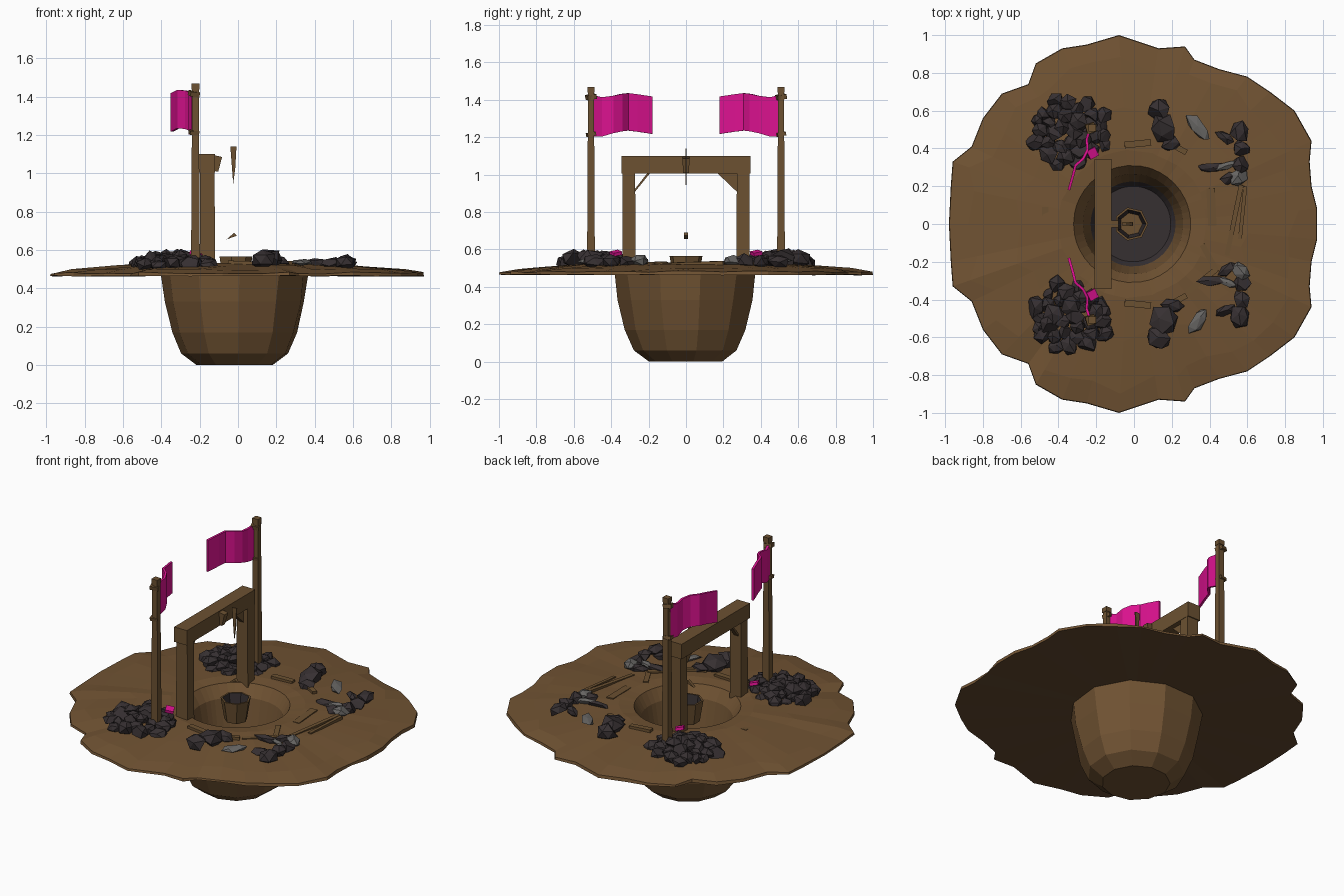
import bpy, bmesh, math, random
from mathutils import Vector, Matrix

if "Cube" in bpy.data.objects:
    bpy.data.objects.remove(bpy.data.objects["Cube"])

random.seed(7)


def mat(name, col):
    m = bpy.data.materials.new(name)
    m.diffuse_color = (*col, 1)
    m.use_nodes = True
    m.node_tree.nodes["Principled BSDF"].inputs["Base Color"].default_value = m.diffuse_color
    return m


EARTH = mat("earth_brown", (0.165, 0.087, 0.033))
UNDER = mat("dark_earth", (0.125, 0.066, 0.028))
WOOD = mat("wood_brown", (0.15, 0.083, 0.031))
COAL = mat("charcoal_rock", (0.037, 0.029, 0.031))
GREY = mat("grey_stone", (0.135, 0.13, 0.125))
CLOTH = mat("magenta_cloth", (0.72, 0.006, 0.28))


def finish(name, bm, mats, rule=None):
    bmesh.ops.recalc_face_normals(bm, faces=bm.faces)
    bm.normal_update()
    if rule:
        for f in bm.faces:
            f.material_index = rule(f)
    me = bpy.data.meshes.new(name)
    bm.to_mesh(me)
    bm.free()
    for m in mats:
        me.materials.append(m)
    ob = bpy.data.objects.new(name, me)
    bpy.context.collection.objects.link(ob)
    return ob


def loft(bm, rings, cap_start=False, cap_end=False):
    vs = [[bm.verts.new(p) for p in r] for r in rings]
    n = len(vs[0])
    for a, b in zip(vs, vs[1:]):
        for i in range(n):
            j = (i + 1) % n
            bm.faces.new((a[i], a[j], b[j], b[i]))
    if cap_start:
        bm.faces.new(vs[0])
    if cap_end:
        bm.faces.new(vs[-1])


def circle(r, z, n, cx=0.0, cy=0.0, jit=0.0, turn=0.0):
    out = []
    for i in range(n):
        a = turn + 2 * math.pi * i / n
        k = r * (1 + random.uniform(-jit, jit))
        out.append((cx + k * math.cos(a), cy + k * math.sin(a), z))
    return out


def box(name, loc, size, rot=(0, 0, 0), taper=1.0, m=WOOD):
    bm = bmesh.new()
    bmesh.ops.create_cube(bm, size=1)
    for v in bm.verts:
        k = taper if v.co.z > 0 else 1
        v.co = Vector((v.co.x * size[0] * k, v.co.y * size[1] * k, v.co.z * size[2]))
    ob = finish(name, bm, [m])
    ob.location, ob.rotation_euler = loc, rot
    return ob


def prism(name, pts, axis_vec, m=WOOD):
    bm = bmesh.new()
    d = Vector(axis_vec)
    loft(bm, [[Vector(p) for p in pts], [Vector(p) + d for p in pts]], True, True)
    return finish(name, bm, [m])


def rocks(name, items, m=COAL):
    """Faceted stones: each item is (x, y, z, sx, sy, sz, turn)."""
    bm = bmesh.new()
    for x, y, z, sx, sy, sz, t in items:
        part = bmesh.new()
        bmesh.ops.create_icosphere(part, subdivisions=1, radius=1)
        for v in part.verts:
            v.co *= random.uniform(0.8, 1.15)
        spin = Matrix.Rotation(random.uniform(0, 6), 4, Vector((1, 2, 1)))
        keep = random.sample(list(part.verts), len(part.verts) - 1)
        hull = [bm.verts.new(Matrix.Translation((x, y, z)) @ Matrix.Rotation(t, 4, 'Z')
                @ Matrix.Diagonal((sx, sy, sz, 1)) @ spin @ v.co) for v in keep]
        res = bmesh.ops.convex_hull(bm, input=hull)
        junk = [g for g in res["geom_interior"] if isinstance(g, bmesh.types.BMVert)]
        bmesh.ops.delete(bm, geom=junk, context='VERTS')
        part.free()
    return finish(name, bm, [m])


# ground disc with ragged rim and pit
half = [(.97, .08), (.94, .2), (.93, .33), (.94, .44), (.85, .6), (.72, .7), (.6, .78), (.45, .82),
        (.32, .87), (.27, .94), (.13, .93), (-.08, 1.0), (-.25, .95), (-.38, .93), (-.52, .85),
        (-.56, .74), (-.7, .69), (-.8, .56), (-.86, .41), (-.96, .33), (-.97, .2)]
outline = half + [(-.98, 0)] + [(x, -y) for x, y in reversed(half)]


def ground_ring(t, z, dz=0.0, jit=0.0):
    """t = 1 on the rim, 0 on the pit lip of radius 0.31."""
    pts = []
    for x, y in outline:
        a = math.atan2(y, x)
        lip = Vector((-0.01 + 0.31 * math.cos(a), 0.31 * math.sin(a)))
        p = lip.lerp(Vector((x, y)), t + random.uniform(-jit, jit))
        pts.append((p.x, p.y, z + random.uniform(-dz, dz)))
    return pts


def pit_ring(r, z):
    return [(-0.005 + r * math.cos(math.atan2(y, x)), r * math.sin(math.atan2(y, x)), z)
            for x, y in outline]


bm = bmesh.new()
loft(bm, [pit_ring(0.34, 0.465), ground_ring(1, 0.464, 0.003), ground_ring(0.995, 0.48, 0.005),
          ground_ring(0.82, 0.497, 0.005, 0.05), ground_ring(0.45, 0.518, 0.004, 0.04),
          ground_ring(0.12, 0.53, 0.003), ground_ring(0, 0.522), pit_ring(0.265, 0.45),
          pit_ring(0.225, 0.24), pit_ring(0.2, 0.2)], False, True)
finish("ground_disc", bm, [EARTH, COAL, UNDER],
       lambda f: 1 if f.calc_center_median().z < 0.23 else
       (2 if f.calc_center_median().z < 0.47 and f.normal.z < -0.8 else 0))

# bowl under the disc
bm = bmesh.new()
loft(bm, [circle(r, z, 11, -0.015, 0, 0.012, 0.2) for r, z in
          ((.385, .475), (.365, .33), (.33, .17), (.28, .06), (.2, .0))], False, True)
finish("pit_bowl", bm, [EARTH])

# bucket hanging over the pit
bm = bmesh.new()
loft(bm, [circle(r, z, 7, -0.015, 0) for r, z in
          ((.068, .43), (.09, .565), (.078, .565), (.06, .45))], True, True)
finish("bucket", bm, [WOOD, COAL],
       lambda f: 1 if len(f.verts) == 4 and f.normal.z > 0.03
       and f.normal.z < 0.9 else 0)
prism("bucket_handle", [(-.06, -.01, .655), (-.02, -.01, .69), (-.005, -.01, .675)], (0, .02, 0))
prism("hook_spike", [(-.04, -.004, 1.14), (-.008, -.004, 1.14), (-.014, -.004, 1.03),
                     (-.025, -.004, .945)], (0, .008, 0))

# gate frame
box("gate_beam", (-.165, 0, 1.052), (.09, .69, .095))
box("beam_peg", (-.11, 0, 1.05), (.03, .03, .08), (0, .2, 0), 1.3)
for s, tag in ((-1, "front"), (1, "back")):
    box(tag + "_gate_post", (-.16, s * .305, .76), (.08, .07, .52), taper=.95)
prism("back_gate_brace", [(-.18, .275, 1.01), (-.18, .165, 1.01), (-.18, .275, .905)], (.03, 0, 0))
prism("front_gate_brace", [(-.18, -.275, .905), (-.18, -.19, 1.01), (-.18, -.205, 1.01),
                           (-.18, -.275, .92)], (.03, 0, 0))

# flag poles, flags and cloth scraps
path = [(-.235, .5), (-.25, .45), (-.247, .39), (-.27, .345), (-.31, .31), (-.322, .26), (-.345, .18)]
drop = [0, .012, .004, -.006, -.01, -.004, .008]
for s, tag in ((-1, "front"), (1, "back")):
    box(tag + "_flag_pole", (-.222, s * .508, .985), (.046, .042, .95), taper=.75)
    box(tag + "_pole_cap", (-.222, s * .508, 1.453), (.04, .038, .03))
    box(tag + "_pole_tie", (-.23, s * .508, 1.415), (.05, .05, .025), (.2, .1, .3))
    box(tag + "_lower_tie", (-.23, s * .508, 1.215), (.048, .046, .02), (.2, 0, .2))
    bm = bmesh.new()
    cols = [[bm.verts.new((x, s * y, z - d + .02 * min(1, i / 2) * (z < 1.3)))
             for z in (1.425, 1.205)] for i, ((x, y), d) in enumerate(zip(path, drop))]
    for a, b in zip(cols, cols[1:]):
        bm.faces.new((a[0], b[0], b[1], a[1]))
    flag = finish(tag + "_flag", bm, [CLOTH])
    mod = flag.modifiers.new("thickness", 'SOLIDIFY')
    mod.thickness, mod.offset = .014, 0
    box(tag + "_cloth_scrap", (-.22, s * .375, .58), (.05, .05, .018), (.2, .2, .5), m=CLOTH)

# stones, about the same on both sides
for s, tag in ((-1, "front"), (1, "back")):
    heap = []
    for i in range(30):
        a, r = i * 2.4, .205 * math.sqrt((i + .5) / 30)
        k = random.uniform(.042, .062)
        heap.append((-.34 + 1.0 * r * math.cos(a), s * (.49 + r * .9 * math.sin(a)),
                     .573 - .3 * r + random.uniform(-.008, .012), k, k, k * .8, a))
    heap += [(-.16, s * .47, .54, .045, .04, .035, 0), (-.51, s * .55, .53, .04, .035, .03, 1)]
    rocks(tag + "_rock_heap", heap)
    rocks(tag + "_middle_rocks", [(.13, s * .60, .55, .065, .075, .055, .3),
                                  (.16, s * .51, .55, .08, .085, .055, 0),
                                  (.2, s * .43, .54, .065, .04, .035, s * .3)])
    rocks(tag + "_side_rocks", [(.56, s * .49, .535, .055, .065, .042, 0),
                                (.48, s * .46, .53, .065, .03, .03, -s * .5),
                                (.57, s * .40, .535, .05, .05, .04, .4),
                                (.57, s * .31, .535, .05, .05, .04, 1),
                                (.41, s * .3, .53, .085, .03, .028, 0),
                                (.5, s * .24, .53, .06, .035, .03, .5)])
    rocks(tag + "_grey_slabs", [(.34, s * .51, .535, .09, .042, .018, -s * .9),
                                (.56, s * .25, .54, .06, .05, .035, s * .6),
                                (.49, s * .31, .535, .07, .025, .02, s * .3)], GREY)
    # broken planks beside the pit
    box(tag + "_short_plank", (.02, s * .425, .53), (.14, .035, .025), (0, .03, s * .1))
    box(tag + "_loose_plank", (.22, s * .41, .535), (.13, .03, .02), (0, .05, -s * .5))

# long boards and splinters on the ground
for i, (x, y, w, l, t) in enumerate([(.53, .02, .025, .38, -.2), (.575, .06, .02, .28, -.1),
                                     (.41, .09, .045, .2, .05), (.4, -.18, .03, .16, .5),
                                     (.36, -.3, .03, .2, -.9), (-.47, .02, .035, .14, 0)]):
    box("ground_board_%d" % (i + 1), (x, y, .523 if x > 0 else .517), (w, l, .02), (.03, 0, t))
